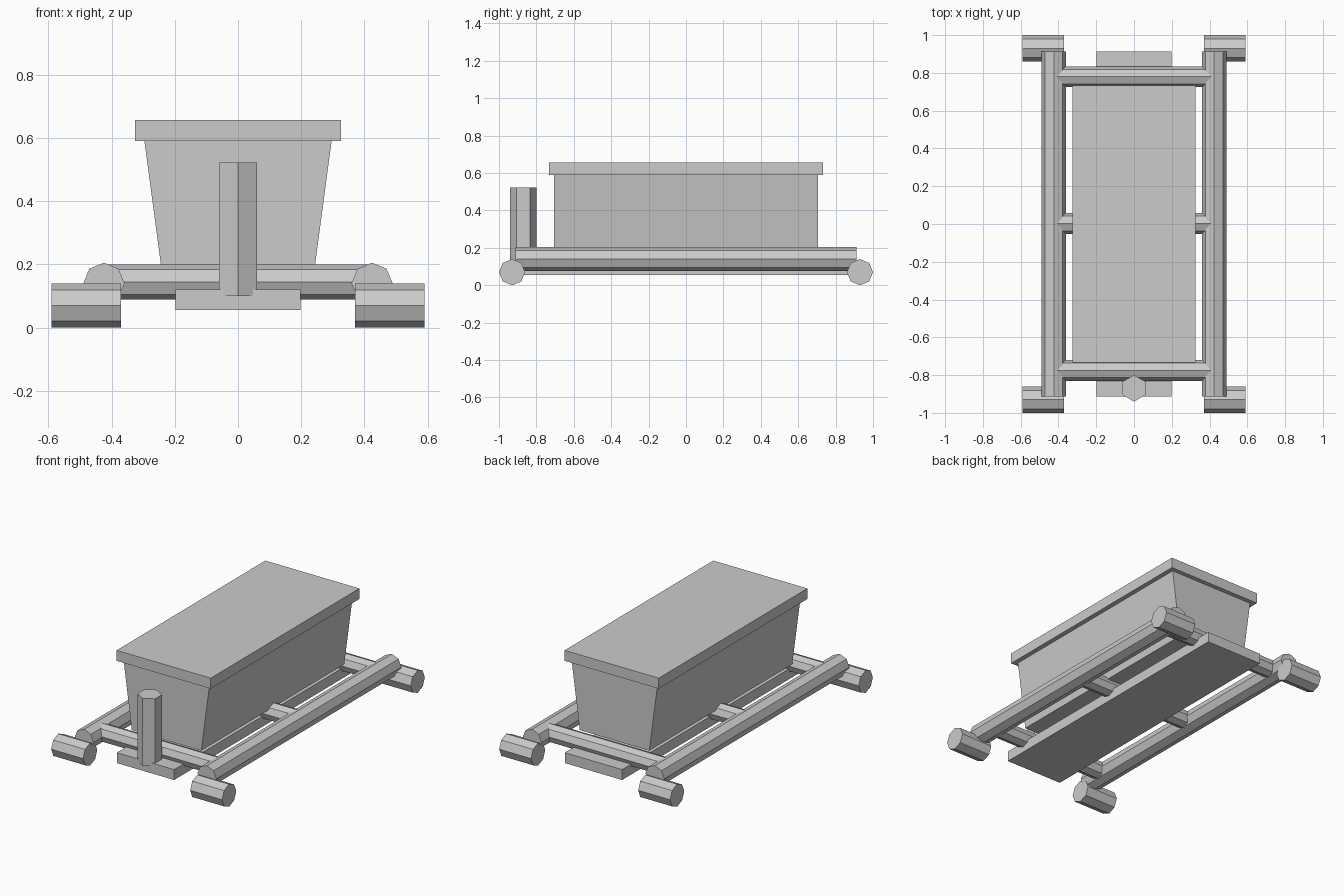
import bpy, bmesh
from math import pi
from mathutils import Matrix

if "Cube" in bpy.data.objects:
    bpy.data.objects.remove(bpy.data.objects["Cube"])


def finish(bm, name):
    bmesh.ops.recalc_face_normals(bm, faces=bm.faces)
    mesh = bpy.data.meshes.new(name)
    bm.to_mesh(mesh)
    bm.free()
    obj = bpy.data.objects.new(name, mesh)
    bpy.context.collection.objects.link(obj)
    return obj


def block(name, half_x, half_y, z0, z1, half_x_top=None):
    """Box with an optional wider top."""
    top = half_x if half_x_top is None else half_x_top
    bm = bmesh.new()
    bmesh.ops.create_cube(bm, size=2)
    for v in bm.verts:
        up = v.co.z > 0
        v.co.x *= top if up else half_x
        v.co.y *= half_y
        v.co.z = z1 if up else z0
    return finish(bm, name)


def bar(name, center, radius, length, axis, sides=8):
    """Low-sided rod with corners on the main axes."""
    turn = {"x": Matrix.Rotation(pi / 2, 4, "Y"),
            "y": Matrix.Rotation(pi / 2, 4, "X"),
            "z": Matrix.Identity(4)}[axis]
    bm = bmesh.new()
    bmesh.ops.create_cone(bm, cap_ends=True, segments=sides, radius1=radius,
                          radius2=radius, depth=length,
                          matrix=Matrix.Translation(center) @ turn)
    # create_cone starts its first corner on the local Y axis
    return finish(bm, name)


# Side rails and rollers
for sx, side in ((-1, "left"), (1, "right")):
    bar(f"{side}_rail", (sx * 0.424, 0, 0.14), 0.065, 1.825, "y")
    for sy, end in ((-1, "front"), (1, "back")):
        bar(f"{end}_{side}_roller", (sx * 0.48, sy * 0.93, 0.07), 0.07, 0.22, "x")

# Cross beams
for y, place in ((-0.775, "front"), (0.003, "middle"), (0.78, "back")):
    bar(f"{place}_cross_beam", (0, y, 0.144), 0.055, 0.84, "x")

# Base plank
block("base_plank", 0.198, 0.913, 0.055, 0.12)

# Tapered box and lid
block("box_body", 0.24, 0.705, 0.17, 0.59, half_x_top=0.296)
block("box_lid", 0.325, 0.733, 0.59, 0.656)

# Front post, six-sided
bar("front_post", (0, -0.87, 0.311), 0.07, 0.422, "z", sides=6)
